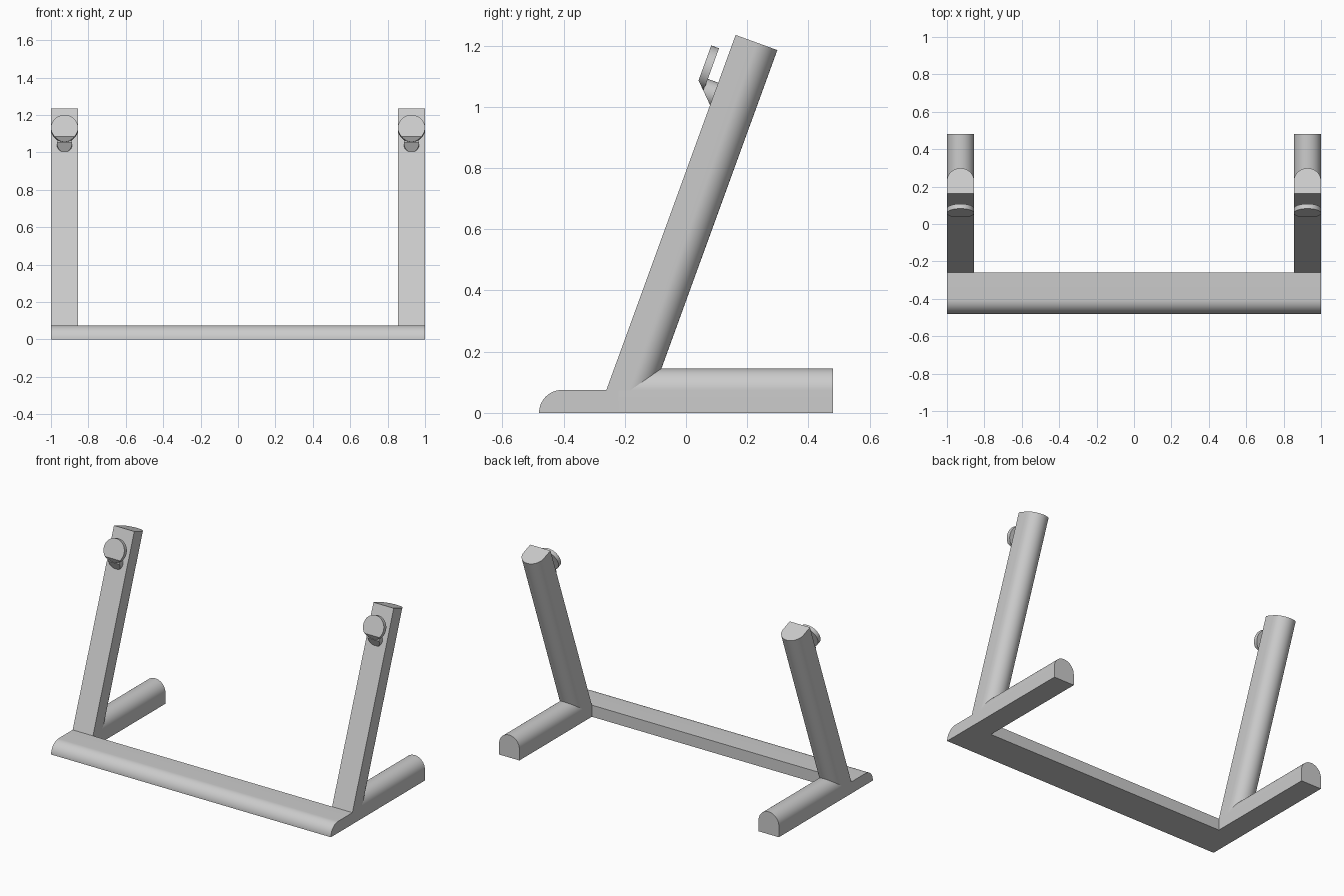
import bpy, bmesh
from math import cos, sin, pi, radians
from mathutils import Matrix, Vector

if "Cube" in bpy.data.objects:
    bpy.data.objects.remove(bpy.data.objects["Cube"])

mat = bpy.data.materials.new("light_grey")
mat.use_nodes = True
mat.diffuse_color = (0.6, 0.6, 0.6, 1)
mat.node_tree.nodes["Principled BSDF"].inputs["Base Color"].default_value = (0.6, 0.6, 0.6, 1)

R = 0.0725      # half width of the posts and feet
DEPTH = 0.145   # flat face to crown of the rounded section
move = Matrix.Translation


def arc(cx, cy, r, start, end, steps):
    angles = [start + (end - start) * i / steps for i in range(steps + 1)]
    return [(cx + r * cos(a), cy + r * sin(a)) for a in angles]


def prism(name, points, frame, length, cut=None):
    """Extrude a profile along the frame's z axis, optionally trimmed by a plane."""
    bm = bmesh.new()
    base = bm.faces.new([bm.verts.new((x, y, 0)) for x, y in points])
    top = bmesh.ops.extrude_face_region(bm, geom=[base])["geom"]
    bmesh.ops.translate(bm, verts=[v for v in top if isinstance(v, bmesh.types.BMVert)],
                        vec=(0, 0, length))
    bm.transform(frame)
    if cut:
        geom = bm.verts[:] + bm.edges[:] + bm.faces[:]
        res = bmesh.ops.bisect_plane(bm, geom=geom, plane_co=cut[0], plane_no=cut[1],
                                     clear_inner=True)
        rim = [e for e in res["geom_cut"] if isinstance(e, bmesh.types.BMEdge)]
        bmesh.ops.contextual_create(bm, geom=rim)
    bmesh.ops.recalc_face_normals(bm, faces=bm.faces)
    mesh = bpy.data.meshes.new(name)
    bm.to_mesh(mesh)
    bm.free()
    obj = bpy.data.objects.new(name, mesh)
    bpy.context.collection.objects.link(obj)
    mesh.materials.append(mat)
    bpy.ops.object.select_all(action="DESELECT")
    obj.select_set(True)
    bpy.context.view_layer.objects.active = obj
    bpy.ops.object.shade_smooth_by_angle(angle=radians(30))


# Front crossbar with a quarter-round nose
nose = arc(-0.405, 0, 0.075, pi, pi / 2, 16)
along_x = Matrix(((0, 0, 1, -1), (1, 0, 0, 0), (0, 1, 0, 0), (0, 0, 0, 1)))
prism("front_crossbar", nose + [(-0.26, 0.075), (-0.26, 0)], along_x, 2)

d_section = [(-R, 0), (R, 0)] + arc(0, DEPTH - R, R, 0, pi, 32)
forward = Matrix.Rotation(pi / 2, 4, "X")

for side, x in (("left", 1 - R), ("right", R - 1)):
    # Foot running back along the ground
    prism(side + "_foot", d_section, move((x, 0.48, 0)) @ forward, 0.70)

    # Leaning post, flat side forward, trimmed at the ground
    lean = move((x, -0.26, 0.075)) @ Matrix.Rotation(radians(-20), 4, "X")
    prism(side + "_post", d_section, lean @ move((0, 0, -0.3)), 1.534,
          (Vector(), Vector((0, 0, 1))))

    # Hook: stem and round head, both chamfered underneath
    chamfer = (lean @ Vector((0, 0, 0.99)), lean.to_3x3() @ Vector((0, 1, 1)))
    prism(side + "_hook_stem", arc(0, 0, 0.041, 0, 2 * pi, 32)[:-1],
          lean @ move((0, 0.01, 1.027)) @ forward, 0.048, chamfer)
    prism(side + "_hook_head", arc(0, 0, R, 0, 2 * pi, 40)[:-1],
          lean @ move((0, -0.036, 1.102)) @ forward, 0.027, chamfer)
